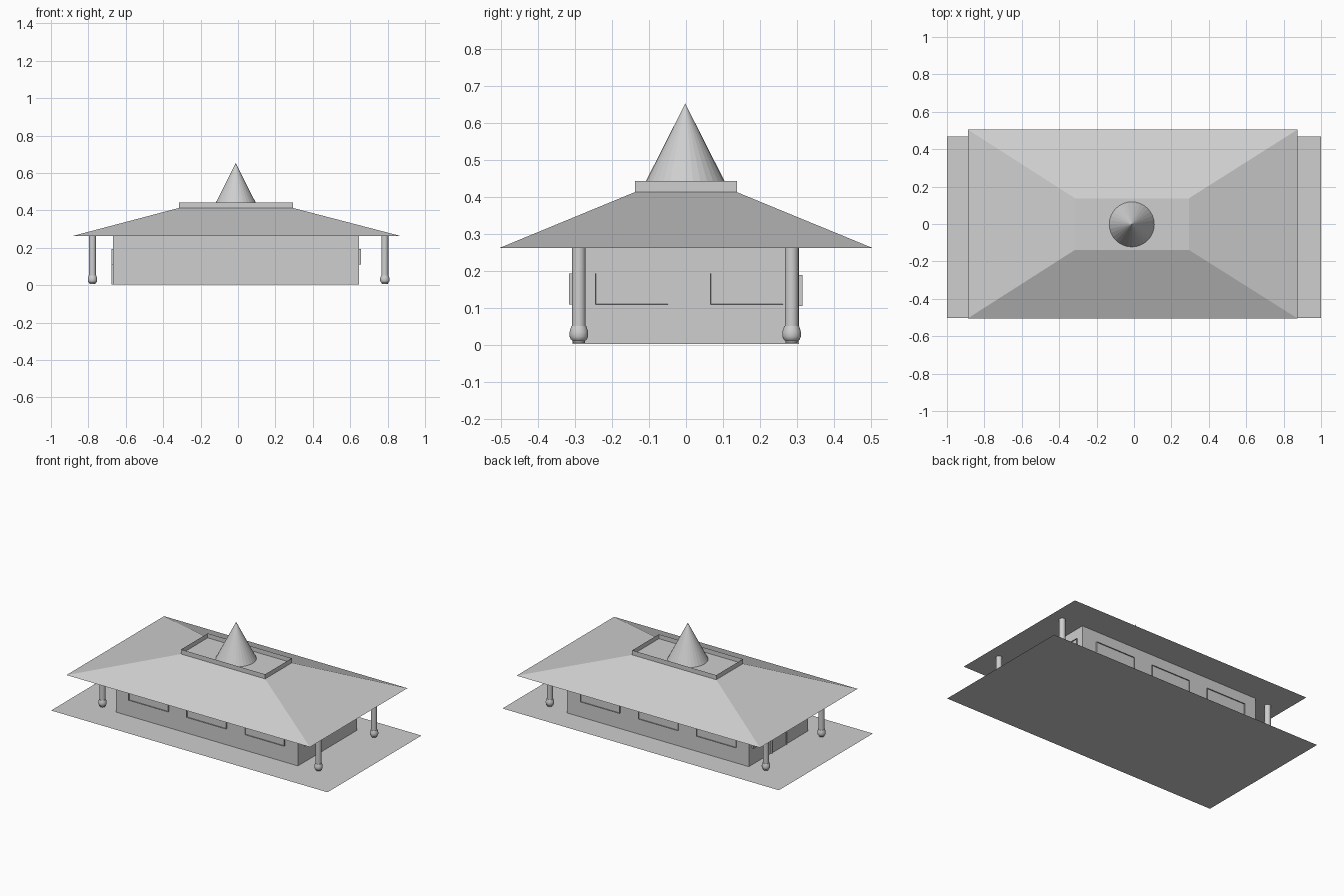
import bpy, bmesh, math
from mathutils import Matrix

if "Cube" in bpy.data.objects:
    bpy.data.objects.remove(bpy.data.objects["Cube"])

grey = bpy.data.materials.new("plain grey")
grey.diffuse_color = (0.62, 0.62, 0.62, 1)
grey.use_nodes = True
grey.node_tree.nodes["Principled BSDF"].inputs["Base Color"].default_value = grey.diffuse_color


def make(name, bm):
    bmesh.ops.recalc_face_normals(bm, faces=bm.faces[:])
    me = bpy.data.meshes.new(name)
    bm.to_mesh(me)
    bm.free()
    me.materials.append(grey)
    ob = bpy.data.objects.new(name, me)
    bpy.context.collection.objects.link(ob)
    return ob


def rect(bm, x0, x1, y0, y1, z):
    return [bm.verts.new(p) for p in ((x0, y0, z), (x1, y0, z), (x1, y1, z), (x0, y1, z))]


def frustum(bm, low, high):
    a, b = rect(bm, *low), rect(bm, *high)
    bm.faces.new(a[::-1])
    top = bm.faces.new(b)
    for i in range(4):
        j = (i + 1) % 4
        bm.faces.new((a[i], a[j], b[j], b[i]))
    return top


def framed_panel(name, width, height, centre, angle, depth=0.009, rim=0.013):
    """Raised frame with a sunken pane, built facing up, then stood on a wall."""
    bm = bmesh.new()
    w, h = width / 2, height / 2
    top = frustum(bm, (-w, w, -h, h, 0), (-w, w, -h, h, depth))
    bmesh.ops.inset_region(bm, faces=[top], thickness=rim)
    bmesh.ops.inset_region(bm, faces=[top], thickness=0.0005, depth=-depth * 0.7)
    ob = make(name, bm)
    ob.matrix_world = (Matrix.Translation(centre) @ Matrix.Rotation(angle, 4, 'Z')
                       @ Matrix.Rotation(math.pi / 2, 4, 'X'))
    return ob


# Ground sheet
bm = bmesh.new()
bm.faces.new(rect(bm, -1, 1, -0.503, 0.468, 0))
make("ground_sheet", bm)

# Walls
X0, X1, Y0, Y1, EAVE = -0.668, 0.648, -0.306, 0.305, 0.262
bm = bmesh.new()
frustum(bm, (X0, X1, Y0, Y1, 0.003), (X0, X1, Y0, Y1, EAVE))
make("walls", bm)

# Hipped roof
TX0, TX1, TY0, TY1, TOP = -0.315, 0.293, -0.138, 0.137, 0.413
bm = bmesh.new()
frustum(bm, (-0.888, 0.873, -0.504, 0.504, EAVE), (TX0, TX1, TY0, TY1, TOP))
make("roof", bm)

# Hollow parapet around the flat roof top
bm = bmesh.new()
top = frustum(bm, (TX0, TX1, TY0, TY1, TOP), (TX0, TX1, TY0, TY1, 0.443))
bmesh.ops.inset_region(bm, faces=[top], thickness=0.012)
bmesh.ops.inset_region(bm, faces=[top], thickness=0.0002, depth=-0.029)
make("parapet", bm)

# Cone spire
bm = bmesh.new()
bmesh.ops.create_cone(bm, cap_ends=True, segments=32, radius1=0.121, radius2=0,
                      depth=0.239, matrix=Matrix.Translation((-0.012, -0.002, TOP + 0.1195)))
make("spire", bm)

# Windows on front and back
for i, x in enumerate((-0.428, -0.008, 0.412)):
    framed_panel(f"front_window_{i}", 0.285, 0.084, (x, Y0, 0.152), 0)
    framed_panel(f"back_window_{i}", 0.285, 0.084, (x - 0.01, Y1, 0.148), math.pi)

# Windows on the right side, narrower ones beside the left door
for i, y in enumerate((-0.146, 0.164)):
    framed_panel(f"right_window_{i}", 0.195, 0.083, (X1, y, 0.152), math.pi / 2)
for i, y in enumerate((-0.195, 0.195)):
    framed_panel(f"left_window_{i}", 0.15, 0.083, (X0, y, 0.152), -math.pi / 2)
framed_panel("door", 0.15, 0.187, (X0, 0, 0.0965), -math.pi / 2)

# Turned columns at the four corners
profile = [(0, 0.006), (0.016, 0.006), (0.017, 0.012), (0.022, 0.016), (0.025, 0.024),
           (0.025, 0.036), (0.022, 0.046), (0.020, 0.052), (0.0185, 0.052), (0.0185, EAVE)]
for side, x in (("left", -0.778), ("right", 0.785)):
    for end, y in (("front", -0.289), ("back", 0.285)):
        bm = bmesh.new()
        vs = [bm.verts.new((r, 0, z)) for r, z in profile]
        es = [bm.edges.new(p) for p in zip(vs, vs[1:])]
        bmesh.ops.spin(bm, geom=vs + es, cent=(0, 0, 0), axis=(0, 0, 1),
                       angle=2 * math.pi, steps=24)
        bmesh.ops.remove_doubles(bm, verts=bm.verts[:], dist=1e-5)
        ob = make(f"{end}_{side}_column", bm)
        ob.location = (x, y, 0)
        bpy.ops.object.select_all(action='DESELECT')
        ob.select_set(True)
        bpy.context.view_layer.objects.active = ob
        bpy.ops.object.shade_smooth_by_angle(angle=math.radians(35))
